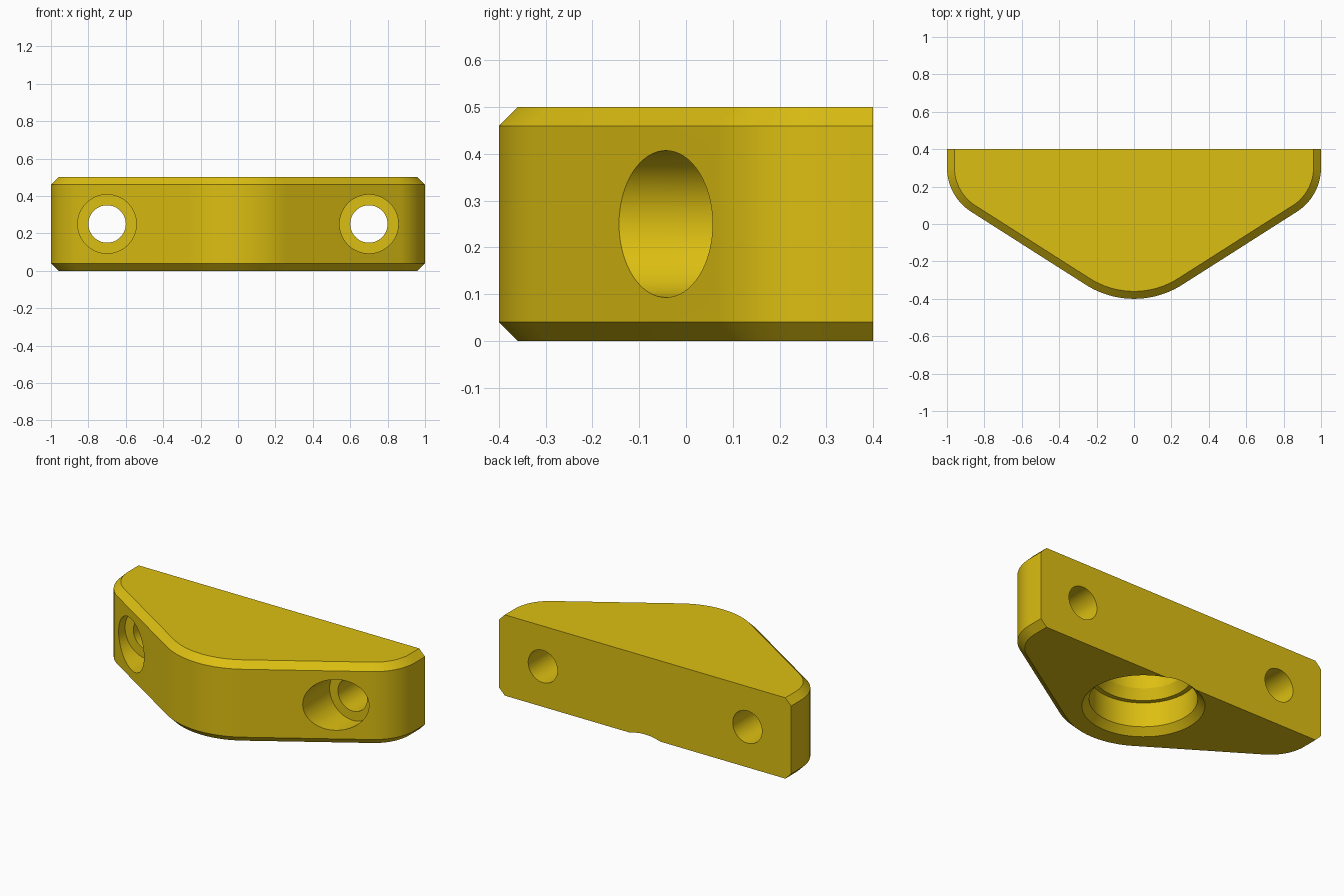
import bpy, bmesh, math
from mathutils import Matrix

if "Cube" in bpy.data.objects:
    bpy.data.objects.remove(bpy.data.objects["Cube"])

H, CH = 0.5, 0.04                  # block height and edge chamfer
SLOPE = math.atan(0.637)           # angle of the slanted front sides
NOSE_R, CORNER_R = 0.48, 0.28      # rounding radii of the outline
NOSE_Y = -0.4 + NOSE_R             # centre of the rounded nose

yellow = bpy.data.materials.new("yellow")
yellow.diffuse_color = (0.72, 0.52, 0.006, 1)
yellow.use_nodes = True
yellow.node_tree.nodes["Principled BSDF"].inputs["Base Color"].default_value = yellow.diffuse_color


def make_object(name, bm):
    bmesh.ops.recalc_face_normals(bm, faces=bm.faces)
    mesh = bpy.data.meshes.new(name)
    bm.to_mesh(mesh)
    bm.free()
    mesh.materials.append(yellow)
    obj = bpy.data.objects.new(name, mesh)
    bpy.context.collection.objects.link(obj)
    return obj


def outline(inset):
    """Plan outline; the back edge stays in place while the rest is inset."""
    apex = NOSE_Y - NOSE_R / math.cos(SLOPE)
    cx = 1 - CORNER_R
    cy = apex + cx * math.tan(SLOPE) + CORNER_R / math.cos(SLOPE)
    half = []
    for i in range(13):            # half of the nose
        a = SLOPE * i / 12
        r = NOSE_R - inset
        half.append((r * math.sin(a), NOSE_Y - r * math.cos(a)))
    for i in range(17):            # side corner
        a = SLOPE + (math.pi / 2 - SLOPE) * i / 16
        r = CORNER_R - inset
        half.append((cx + r * math.sin(a), cy - r * math.cos(a)))
    half.append((1 - inset, 0.4))
    return half + [(-x, y) for x, y in reversed(half[1:])]


def revolve(name, profile, matrix, steps=64):
    """Closed solid of revolution from (radius, height) points."""
    bm = bmesh.new()
    rings = [[bm.verts.new((r * math.cos(2 * math.pi * i / steps),
                            r * math.sin(2 * math.pi * i / steps), z))
              for i in range(steps)] for r, z in profile]
    for a, b in zip(rings, rings[1:]):
        for i in range(steps):
            j = (i + 1) % steps
            bm.faces.new((a[i], a[j], b[j], b[i]))
    bm.faces.new(rings[0])
    bm.faces.new(rings[-1])
    bm.transform(matrix)
    obj = make_object(name, bm)
    obj.hide_render = True
    return obj


# Main block with chamfered top and bottom edges
bm = bmesh.new()
rings = [[bm.verts.new((x, y, z)) for x, y in outline(d)]
         for d, z in ((CH, 0), (0, CH), (0, H - CH), (CH, H))]
n = len(rings[0])
back = n // 2                      # index of the right back corner
back = max(range(n), key=lambda i: (round(rings[1][i].co.y, 4), rings[1][i].co.x))
for a, b in zip(rings, rings[1:]):
    for i in range(n):
        if i != back:
            j = (i + 1) % n
            bm.faces.new((a[i], a[j], b[j], b[i]))
bm.faces.new(rings[0])
bm.faces.new(rings[-1])
# One flat back face
bm.faces.new([r[back] for r in rings] + [r[back + 1] for r in reversed(rings)])
block = make_object("mounting_block", bm)

# Counterbored screw holes running front to back
cutters = []
for side, sx in (("left", -1), ("right", 1)):
    mat = Matrix.Translation((sx * 0.7, 0, 0.25)) @ Matrix.Rotation(-math.pi / 2, 4, 'X')
    cutters.append(revolve(side + "_screw_hole_cutter",
                           [(0.157, -0.6), (0.157, 0.12), (0.1, 0.12), (0.1, 0.6)], mat))

# Stepped round pocket in the underside
cutters.append(revolve("pocket_cutter",
                       [(0.357, -0.02), (0.297, 0.04), (0.297, 0.19), (0.27, 0.19),
                        (0.24, 0.25), (0.24, 0.42)],
                       Matrix.Translation((0, NOSE_Y, 0))))

bpy.context.view_layer.objects.active = block
block.select_set(True)
for c in cutters:
    mod = block.modifiers.new(c.name, 'BOOLEAN')
    mod.operation = 'DIFFERENCE'
    mod.solver = 'EXACT'
    mod.object = c
    bpy.ops.object.modifier_apply(modifier=mod.name)
for c in cutters:
    bpy.data.objects.remove(c, do_unlink=True)
bpy.ops.object.shade_smooth_by_angle(angle=math.radians(25))
